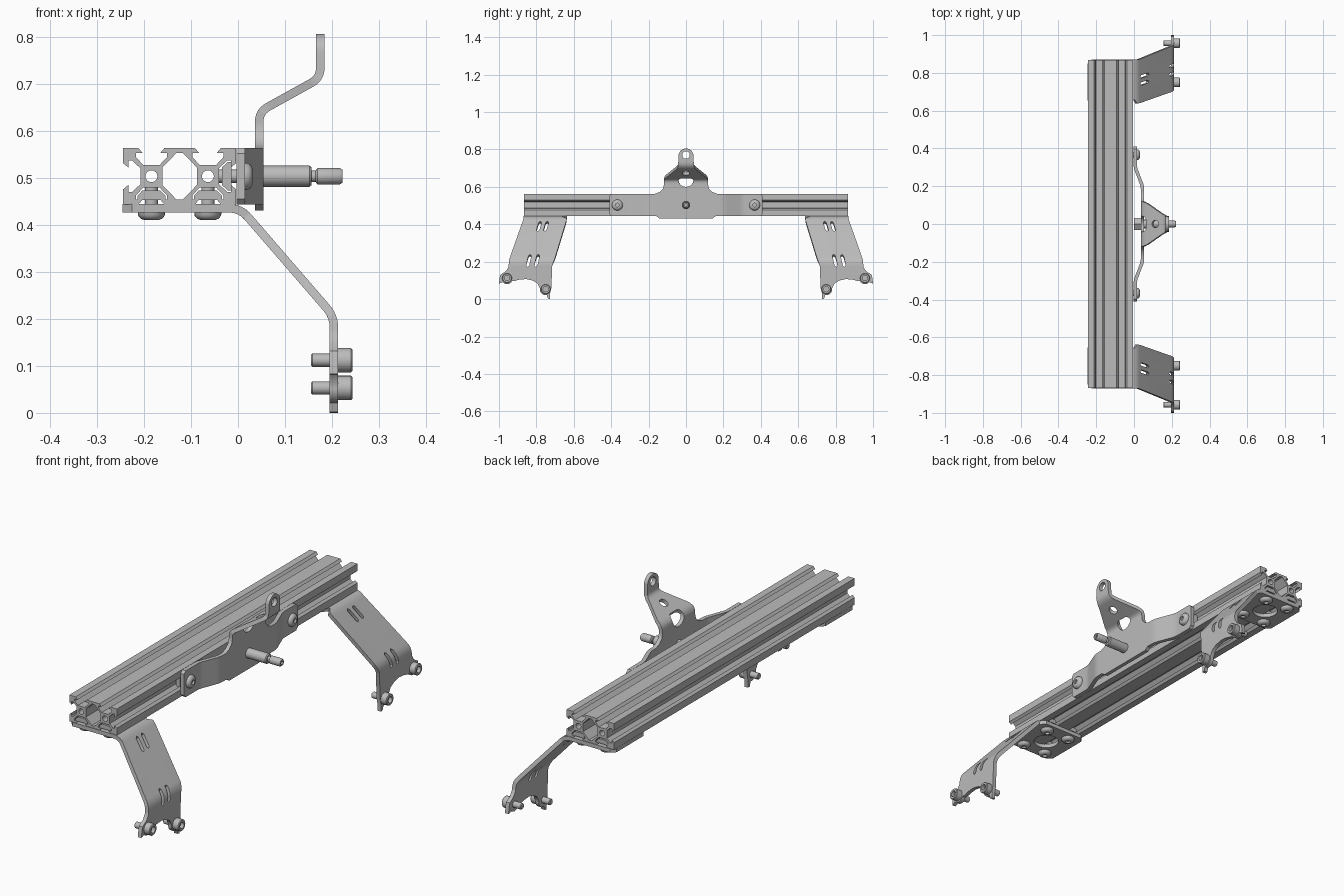
import bpy, bmesh
from math import sin, cos, pi, radians
from mathutils import Vector, Matrix

cube = bpy.data.objects.get("Cube")
if cube:
    bpy.data.objects.remove(cube, do_unlink=True)

metal = bpy.data.materials.new("brushed grey metal")
metal.use_nodes = True
GREY = (0.5, 0.5, 0.5, 1)
metal.diffuse_color = GREY
metal.node_tree.nodes["Principled BSDF"].inputs["Base Color"].default_value = GREY


def finish(name, bm, thickness=0):
    """Turn a bmesh into an object, thicken it and shade it."""
    mesh = bpy.data.meshes.new(name)
    bm.to_mesh(mesh)
    bm.free()
    mesh.materials.append(metal)
    ob = bpy.data.objects.new(name, mesh)
    bpy.context.collection.objects.link(ob)
    bpy.ops.object.select_all(action='DESELECT')
    ob.select_set(True)
    bpy.context.view_layer.objects.active = ob
    if thickness:
        mod = ob.modifiers.new("thickness", 'SOLIDIFY')
        mod.thickness = thickness
        mod.offset = 0
        mod.use_even_offset = True
        bpy.ops.object.modifier_apply(modifier=mod.name)
    bpy.ops.object.shade_smooth_by_angle(angle=radians(35))
    return ob


def sheet(name, loops, place, thickness, cuts=((), ())):
    """Fill flat loops (outline and holes), cut at bend lines, fold and thicken."""
    bm = bmesh.new()
    for loop in loops:
        vs = [bm.verts.new((a, b, 0)) for a, b in loop]
        for i, v in enumerate(vs):
            bm.edges.new((vs[i - 1], v))
    bmesh.ops.triangle_fill(bm, use_beauty=True, edges=bm.edges[:], normal=(0, 0, 1))
    for axis, normal in enumerate(((1, 0, 0), (0, 1, 0))):
        for c in cuts[axis]:
            bmesh.ops.bisect_plane(bm, geom=bm.verts[:] + bm.edges[:] + bm.faces[:],
                                   plane_co=Vector(normal) * c, plane_no=normal, dist=1e-5)
    for v in bm.verts:
        v.co = place(v.co.x, v.co.y)
    bmesh.ops.recalc_face_normals(bm, faces=bm.faces[:])
    return finish(name, bm, thickness)


def bend(points, d, steps=6):
    """Path with rounded corners: gives a point at a length, and the cut lengths."""
    pts = [Vector(p) for p in points]
    at_len = [0]
    for a, b in zip(pts, pts[1:]):
        at_len.append(at_len[-1] + (b - a).length)

    def at(s):
        i = max(k for k in range(len(pts) - 1) if k == 0 or at_len[k] <= s)
        for k in range(1, len(pts) - 1):
            if abs(s - at_len[k]) < d:
                t = (s - at_len[k] + d) / (2 * d)
                before = pts[k] + (pts[k - 1] - pts[k]).normalized() * d
                after = pts[k] + (pts[k + 1] - pts[k]).normalized() * d
                return before * (1 - t) ** 2 + pts[k] * 2 * t * (1 - t) + after * t * t
        return pts[i] + (pts[i + 1] - pts[i]).normalized() * (s - at_len[i])

    cuts = [c - d + 2 * d * k / steps for c in at_len[1:-1] for k in range(steps + 1)]
    return at, cuts


def arc(a, b, r, start=0, end=360, n=24):
    stop = n if end - start == 360 else n + 1
    angles = [radians(start + (end - start) * i / n) for i in range(stop)]
    return [(a + r * cos(t), b + r * sin(t)) for t in angles]


def four_way(points):
    """Mirror a quarter outline into a closed one."""
    flip = points[::-1]
    return (points + [(-u, v) for u, v in flip]
            + [(-u, -v) for u, v in points] + [(u, -v) for u, v in flip])


def turned(name, profile, location, axis, segments=24):
    """Revolve (radius, height) points about an axis."""
    bm = bmesh.new()
    vs = [bm.verts.new((r, 0, h)) for r, h in profile]
    edges = [bm.edges.new(p) for p in zip(vs, vs[1:])]
    bmesh.ops.spin(bm, geom=vs + edges, cent=(0, 0, 0), axis=(0, 0, 1),
                   angle=2 * pi, steps=segments)
    bmesh.ops.remove_doubles(bm, verts=bm.verts[:], dist=1e-5)
    bmesh.ops.recalc_face_normals(bm, faces=bm.faces[:])
    turn = Vector((0, 0, 1)).rotation_difference(Vector(axis)).to_matrix().to_4x4()
    bm.transform(Matrix.Translation(location) @ turn)
    return finish(name, bm)


# Slotted double rail
MM = 0.006
RAIL_X, RAIL_Z = -0.124, 0.503
outline = four_way([(13.9, 2.84), (16.8, 5.5), (18.2, 5.5), (18.2, 3.1), (20, 4.6), (20, 10),
                    (14.6, 10), (13.1, 8.2), (15.5, 8.2), (15.5, 6.8), (12.84, 3.9),
                    (7.16, 3.9), (4.5, 6.8), (4.5, 8.2), (6.9, 8.2), (5.4, 10)])
cavity = four_way([(6.1, 3.1), (1.2, 8.2)])
sheet("slotted_rail", [outline, cavity, arc(10, 0, 2.1), arc(-10, 0, 2.1)],
      lambda u, v: (RAIL_X + u * MM, 0, RAIL_Z + v * MM), 1.734)

# Centre bracket: wings bent back to the rail, tongue bent outward
THICK = 0.018
tongue, tongue_cuts = bend([(0.045, 0.42), (0.045, 0.64), (0.175, 0.712), (0.175, 0.82)], 0.022)
wing, wing_cuts = bend([(0.045, 0), (0.045, 0.2), (0.006, 0.3), (0.006, 0.42)], 0.02)


def fold_centre(y, s):
    t, w = tongue(s), wing(abs(y))
    return (t.x + w.x - 0.045, w.y if y > 0 else -w.y, t.y)


half = [(0.14, 0.01), (0.158, 0.023), (0.405, 0.023), (0.417, 0.035), (0.417, 0.131),
        (0.405, 0.143), (0.165, 0.143), (0.14, 0.153), (0.123, 0.17), (0.118, 0.19),
        (0.118, 0.225), (0.11, 0.25), (0.052, 0.345), (0.042, 0.37)] + arc(0, 0.422, 0.04, 0, 84, 8)
window = arc(0, 0.222, 0.042, 180, 360, 14) + [(0.034, 0.24), (0.024, 0.246),
                                               (-0.024, 0.246), (-0.034, 0.24)]
sheet("centre_bracket",
      [half + [(-y, s) for y, s in half[::-1]], window, arc(0, 0.302, 0.02), arc(0, 0.427, 0.02)],
      fold_centre, THICK, (wing_cuts + [-c for c in wing_cuts], tongue_cuts))

# Pivot pin with its nut
turned("pivot_pin", [(0, 0.03), (0.0225, 0.03), (0.0225, 0.152), (0.019, 0.156), (0.012, 0.156),
                     (0.012, 0.165), (0.0175, 0.169), (0.0175, 0.216), (0.014, 0.222),
                     (0.008, 0.222), (0.008, 0.212), (0, 0.212)], (0, 0, RAIL_Z), (1, 0, 0))
turned("pivot_nut", [(0, 0), (0.038, 0), (0.038, 0.036), (0, 0.036)], (0, 0, RAIL_Z), (1, 0, 0), 6)

# Fastener shapes
BUTTON = [(0, -0.06), (0.014, -0.06), (0.014, 0), (0.029, 0), (0.028, 0.007), (0.023, 0.013),
          (0.016, 0.016), (0.01, 0.016), (0.01, 0.007), (0, 0.007)]
CAP = [(0, -0.058), (0.011, -0.058), (0.014, -0.055), (0.014, 0), (0.026, 0), (0.026, 0.027),
       (0.023, 0.03), (0.014, 0.03), (0.014, 0.014), (0, 0.014)]
NUT = [(-0.03, 0), (0.03, 0), (0.03, 0.008), (0.019, 0.02), (-0.019, 0.02), (-0.03, 0.008)]

# Foot bracket: flat plate below the rail, sloping leg, upright toe
leg, leg_cuts = bend([(-0.245, 0.435), (0.005, 0.435), (0.204, 0.205), (0.204, 0)], 0.025)
MID_Y = 0.755
SCREWS = [(0.706, 0.75), (0.647, 0.957)]
foot = ([(0, 0.655), (0.02, 0.635), (0.22, 0.635), (0.245, 0.66), (0.262, 0.638), (0.28, 0.64),
         (0.54, 0.7), (0.58, 0.715), (0.7, 0.72), (0.73, 0.727), (0.759, 0.726), (0.757, 0.738),
         (0.738, 0.744)]
        + arc(*SCREWS[0], 0.032, 20, 100, 6)
        + [(0.675, 0.795), (0.66, 0.82), (0.652, 0.855), (0.655, 0.89), (0.663, 0.92)]
        + arc(*SCREWS[1], 0.032, -60, 50, 6)
        + [(0.672, 0.986), (0.676, 1), (0.65, 0.997), (0.628, 0.992), (0.612, 0.965),
           (0.59, 0.95), (0.55, 0.945), (0.27, 0.87), (0.02, 0.87), (0, 0.85)])


def slit(s, y, length=0.055, w=0.008):
    """Narrow slot that follows the lean of the leg."""
    a, b, lean = s - length / 2, s + length / 2, length * 0.11
    return [(a, y - w - lean), (b, y - w + lean), (b + w, y + lean),
            (b, y + w + lean), (a, y + w - lean), (a - w, y - lean)]


slits = [slit(0.318, 0.748), slit(0.318, 0.786), slit(0.552, 0.796), slit(0.552, 0.84)]

for side, label in ((1, "rear"), (-1, "front")):
    def fold_foot(s, y):
        p = leg(s)
        return (p.x, side * y, p.y)

    sheet(label + "_foot_bracket", [foot, arc(0.12, MID_Y, 0.055)] + slits,
          fold_foot, THICK, (leg_cuts, ()))

    # Toe cap screws
    for i, (s, y) in enumerate(SCREWS):
        turned(f"{label}_toe_screw_{i + 1}", CAP, (0.213, side * y, 0.759 - s), (1, 0, 0))

    # Plate screws with slot nuts
    for x in (RAIL_X - 0.06, RAIL_X + 0.06):
        for y in (MID_Y - 0.08, MID_Y + 0.08):
            turned(label + "_plate_screw", BUTTON, (x, side * y, 0.426), (0, 0, -1))
            sheet(label + "_plate_nut", [NUT],
                  lambda u, v: (x + u, side * y, 0.453 + v), 0.06)

    # Wing screw with slot nut
    turned(label + "_wing_screw", BUTTON, (0.015, side * 0.367, RAIL_Z), (1, 0, 0))
    sheet(label + "_wing_nut", [NUT],
          lambda u, v: (-0.014 - v, side * 0.367, RAIL_Z + u), 0.06)
